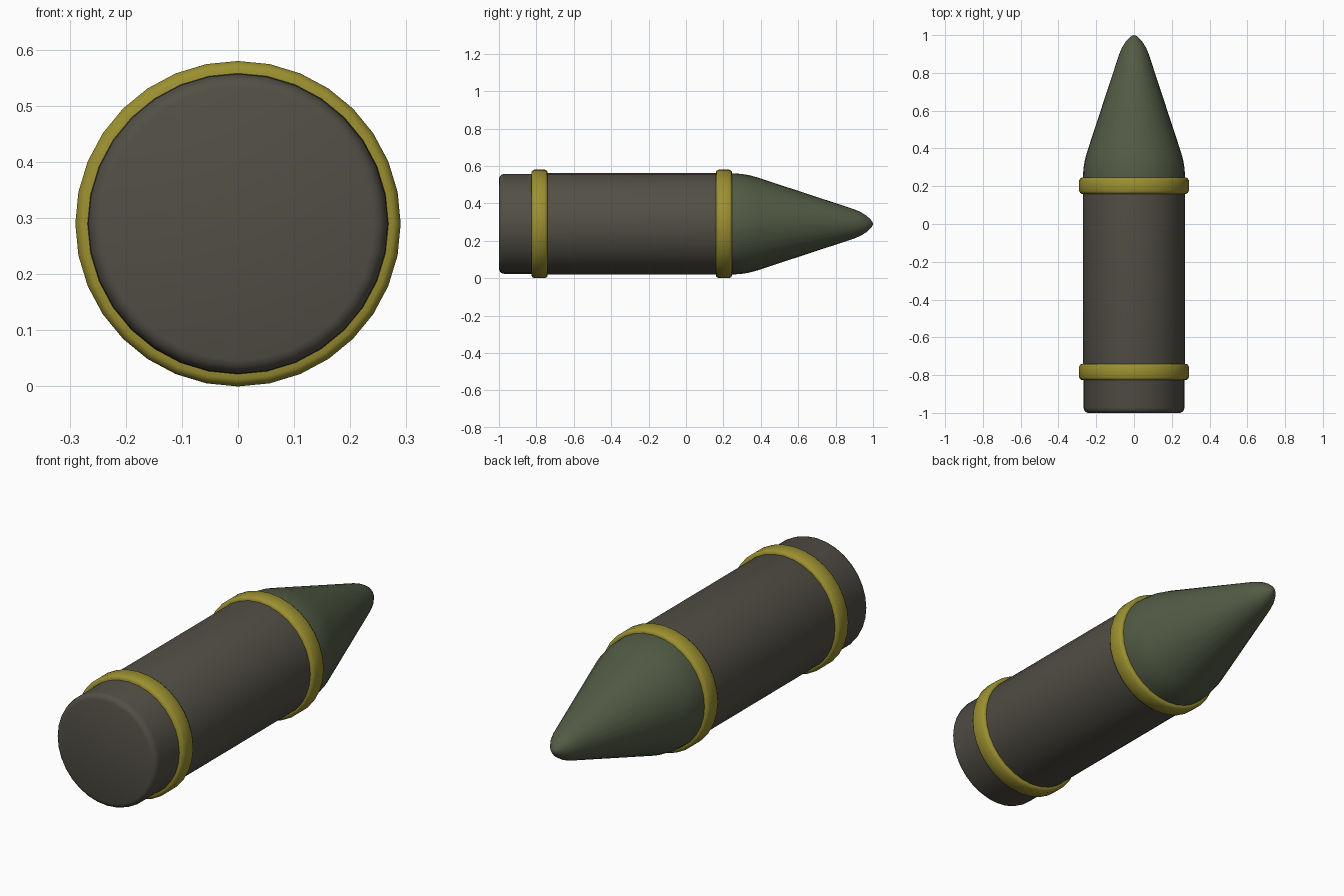
import bpy, bmesh, math

if "Cube" in bpy.data.objects:
    bpy.data.objects.remove(bpy.data.objects["Cube"])

SIDES = 32
AXIS_Z = 0.29


def material(name, color):
    m = bpy.data.materials.new(name)
    m.diffuse_color = (*color, 1)
    m.use_nodes = True
    m.node_tree.nodes["Principled BSDF"].inputs["Base Color"].default_value = m.diffuse_color
    return m


def lathe(name, profile, mat, angle=35):
    """Spin (y, radius) points around the long axis; radius 0 closes to a pole."""
    bm = bmesh.new()
    rings = []
    for y, r in profile:
        if r == 0:
            rings.append([bm.verts.new((0, y, AXIS_Z))] * SIDES)
        else:
            rings.append([bm.verts.new((r * math.sin(2 * math.pi * i / SIDES), y,
                                        AXIS_Z + r * math.cos(2 * math.pi * i / SIDES)))
                          for i in range(SIDES)])
    for a, b in zip(rings, rings[1:]):
        for i in range(SIDES):
            j = (i + 1) % SIDES
            bm.faces.new(list(dict.fromkeys((a[i], a[j], b[j], b[i]))))
    bmesh.ops.recalc_face_normals(bm, faces=bm.faces)
    mesh = bpy.data.meshes.new(name)
    bm.to_mesh(mesh)
    bm.free()
    ob = bpy.data.objects.new(name, mesh)
    bpy.context.collection.objects.link(ob)
    mesh.materials.append(mat)
    bpy.ops.object.select_all(action='DESELECT')
    ob.select_set(True)
    bpy.context.view_layer.objects.active = ob
    bpy.ops.object.shade_smooth_by_angle(angle=math.radians(angle))
    return ob


brown = material("casing_brown", (0.085, 0.078, 0.06))
green = material("nose_green", (0.085, 0.105, 0.06))
yellow = material("band_yellow", (0.33, 0.28, 0.03))

# casing with rounded rear edge and a slightly narrower base
lathe("casing", [(-1, 0), (-1, 0.243), (-0.996, 0.254), (-0.987, 0.263),
                 (-0.972, 0.267), (-0.83, 0.267), (-0.815, 0.271), (0.2, 0.271)], brown)

# tapered nose with rounded shoulder and tip
lathe("nose", [(0.2, 0.271), (0.26, 0.27), (0.30, 0.267), (0.34, 0.26), (0.38, 0.249),
               (0.90, 0.078), (0.935, 0.063), (0.965, 0.044), (0.985, 0.026),
               (0.996, 0.012), (1, 0)], green)

# two raised bands with bevelled edges
for name, y in (("rear_band", -0.783), ("front_band", 0.203)):
    h = 0.043
    lathe(name, [(y - h, 0.262), (y - h, 0.277), (y - h + 0.004, 0.284), (y - h + 0.014, 0.29),
                 (y + h - 0.014, 0.29), (y + h - 0.004, 0.284), (y + h, 0.277), (y + h, 0.262)],
          yellow, 50)
